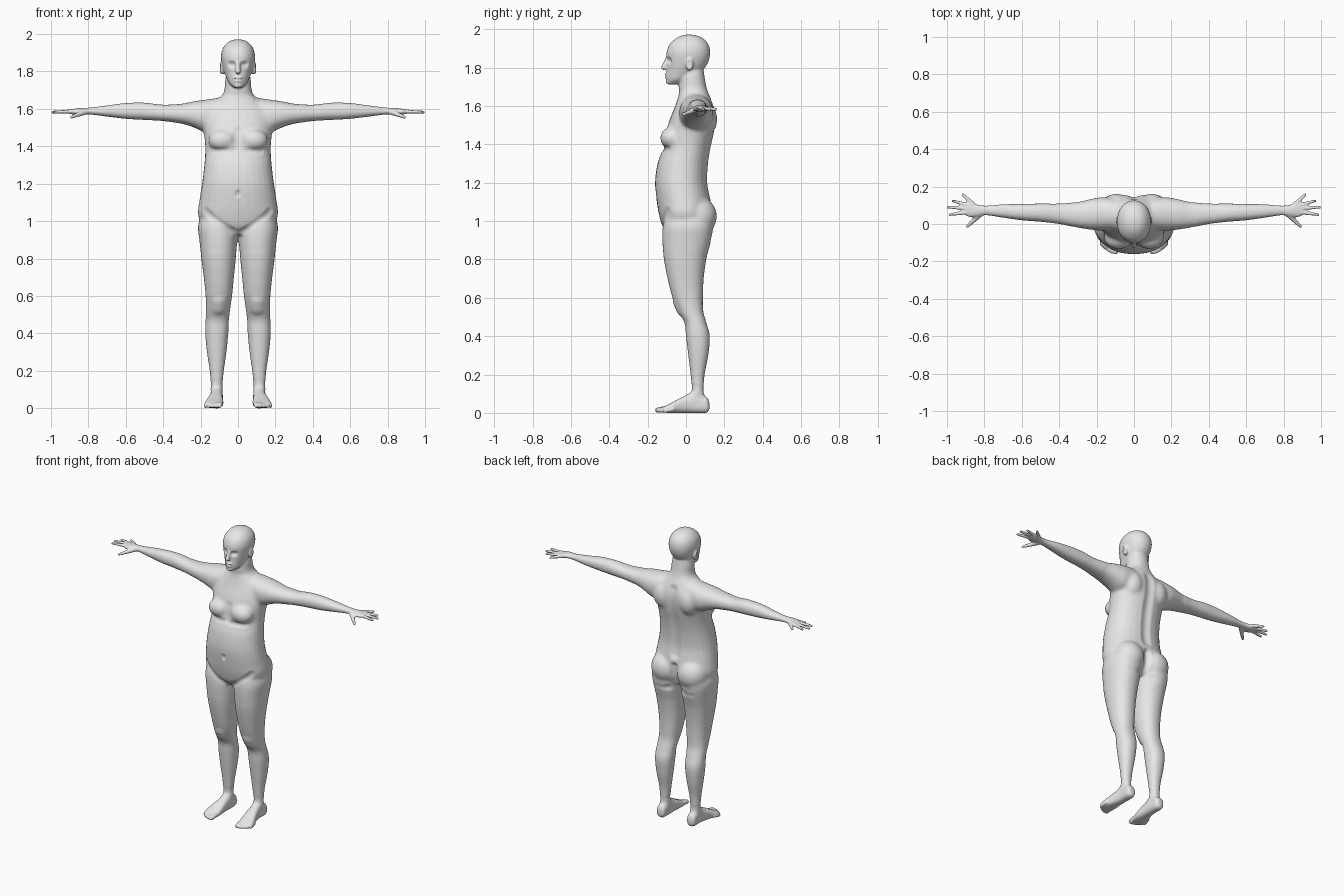
import bpy, bmesh, math
from mathutils import Vector, Matrix
from mathutils.geometry import intersect_point_line

cube = bpy.data.objects.get("Cube")
if cube:
    bpy.data.objects.remove(cube, do_unlink=True)

bm = bmesh.new()


def spline(rows, steps=4):
    """Catmull-Rom interpolation of cross-section rows."""
    out = []
    last = len(rows) - 1
    for i in range(last):
        a, b, c, d = (rows[min(max(k, 0), last)] for k in range(i - 1, i + 3))
        for s in range(steps):
            t = s / steps
            out.append([q + t / 2 * (r - p + t * (2 * p - 5 * q + 4 * r - w + t * (3 * (q - r) + w - p)))
                        for p, q, r, w in zip(a, b, c, d)])
    return out + [list(rows[last])]


def loft(rows, axis, side=1, power=2.2, segments=32):
    """Rows are (position, u low, u high, v low, v high) along the axis."""
    rings = []
    for t, u0, u1, v0, v1 in spline(rows):
        ring = []
        for k in range(segments):
            a = math.tau * k / segments
            cu, cv = (math.copysign(abs(f) ** (2 / power), f) for f in (math.cos(a), math.sin(a)))
            u = (u0 + u1 + (u1 - u0) * cu) / 2
            v = (v0 + v1 + (v1 - v0) * cv) / 2
            x, y, z = {"x": (t, u, v), "y": (u, t, v), "z": (u, v, t)}[axis]
            ring.append(bm.verts.new((x * side, y, z)))
        rings.append(ring)
    for low, high in zip(rings, rings[1:]):
        for k in range(segments):
            n = (k + 1) % segments
            bm.faces.new((low[k], low[n], high[n], high[k]))
    bm.faces.new(rings[0])
    bm.faces.new(rings[-1])


def ball(center, radii, side=1):
    spot = Matrix.Translation((center[0] * side, center[1], center[2]))
    bmesh.ops.create_icosphere(bm, subdivisions=3, radius=1, matrix=spot @ Matrix.Diagonal((*radii, 1)))


def capsule(start, end, r0, r1, side=1, count=16):
    start, end = Vector(start), Vector(end)
    for k in range(count):
        t = k / (count - 1)
        r = r0 + (r1 - r0) * t
        ball(start.lerp(end, t), (r, r, r), side)


# Torso and neck: height, half width, front, back
torso = [(.93, .06, -.09, .08), (.97, .17, -.122, .12), (1.03, .214, -.14, .13),
         (1.1, .208, -.152, .13), (1.2, .192, -.161, .113), (1.3, .18, -.148, .117),
         (1.38, .175, -.12, .13), (1.45, .18, -.11, .146), (1.52, .188, -.088, .155),
         (1.58, .18, -.064, .152), (1.63, .135, -.046, .133), (1.67, .088, -.036, .116),
         (1.7, .073, -.038, .106), (1.75, .069, -.036, .097), (1.8, .06, -.03, .09)]
loft([(z, -w, w, f, b) for z, w, f, b in torso], "z")

# Head
head = [(1.712, .02, -.093, -.04), (1.735, .046, -.102, .01), (1.77, .063, -.102, .07),
        (1.8, .075, -.1, .1), (1.84, .086, -.101, .12), (1.88, .091, -.101, .126),
        (1.92, .083, -.086, .117), (1.95, .061, -.055, .091), (1.966, .036, -.024, .058),
        (1.972, .008, .01, .025)]
loft([(z, -w, w, f, b) for z, w, f, b in head], "z", power=2.1)

# Nose, lips and chin
capsule((0, -.1, 1.845), (0, -.116, 1.8), .009, .014)
ball((0, -.1, 1.765), (.026, .012, .007))
ball((0, -.098, 1.75), (.023, .013, .008))
ball((0, -.088, 1.727), (.024, .017, .016))

leg = [(1.02, .03, .2, -.11, .13), (.97, .006, .215, -.122, .14), (.9, .004, .207, -.124, .132),
       (.8, .012, .196, -.115, .106), (.7, .022, .183, -.096, .092), (.6, .032, .173, -.07, .088),
       (.53, .042, .171, -.04, .09), (.47, .049, .173, -.008, .106), (.4, .052, .175, 0, .124),
       (.3, .062, .166, .012, .116), (.2, .076, .151, .024, .097), (.12, .083, .146, .03, .092),
       (.05, .083, .145, .02, .1)]
foot = [(.122, .098, .13, .02, .05), (.105, .084, .145, 0, .085), (.04, .08, .148, 0, .11),
        (-.02, .08, .158, 0, .083), (-.07, .078, .174, 0, .056), (-.11, .082, .18, .001, .036),
        (-.13, .09, .16, .004, .026)]
arm = [(.1, -.03, .135, 1.5, 1.66), (.17, -.036, .144, 1.475, 1.65), (.24, -.03, .132, 1.502, 1.64),
       (.3, -.02, .118, 1.52, 1.628), (.4, 0, .109, 1.535, 1.622), (.5, .012, .109, 1.541, 1.633),
       (.6, .02, .107, 1.547, 1.631), (.7, .034, .105, 1.559, 1.618), (.79, .047, .098, 1.57, 1.607),
       (.84, .04, .104, 1.571, 1.605), (.88, .037, .118, 1.57, 1.6), (.905, .05, .108, 1.575, 1.595)]
finger_tips = [(.983, .05), (.993, .09), (.968, .124), (.915, .156)]

for side in (1, -1):
    loft(leg, "z", side)
    loft(foot, "y", side, 2.6)
    loft(arm, "x", side)

    # Fingers and thumb
    for x, y in finger_tips:
        capsule((.86, .075 + (y - .075) * .38, 1.588), (x, y, 1.582), .0125, .0085, side)
    capsule((.82, .055, 1.583), (.89, -.012, 1.556), .016, .009, side)

    # Toes, largest on the inside
    for k in range(5):
        x, y, r = .098 + .019 * k, -.148 + .0025 * k * k, .0145 - .0012 * k
        capsule((x - .003, y + .04, r + .008), (x, y, r), r, r, side, 6)

    # Ears, breasts, shoulder blades, buttocks and ankle bones
    ball((.086, .018, 1.818), (.014, .02, .036), side)
    ball((.083, -.075, 1.432), (.078, .06, .06), side)
    ball((.095, .1, 1.53), (.07, .064, .09), side)
    ball((.098, .06, 1.025), (.102, .102, .105), side)
    ball((.114, .055, .1), (.037, .022, .022), side)

bmesh.ops.recalc_face_normals(bm, faces=bm.faces[:])
rough = bpy.data.meshes.new("body_parts")
bm.to_mesh(rough)
bm.free()

# Fuse the parts into one skin
body = bpy.data.objects.new("body", rough)
bpy.context.collection.objects.link(body)
fuse = body.modifiers.new("fuse", "REMESH")
fuse.mode = "VOXEL"
fuse.voxel_size = .006
soften = body.modifiers.new("soften", "SMOOTH")
soften.factor = .5
soften.iterations = 3
bpy.context.view_layer.update()
skin = bpy.data.meshes.new_from_object(body.evaluated_get(bpy.context.evaluated_depsgraph_get()))
body.modifiers.clear()
body.data = skin
skin.name = "body"
bpy.data.meshes.remove(rough)

bm = bmesh.new()
bm.from_mesh(skin)


def folded(co):
    return Vector((abs(co.x), co.y, co.z))


# Blend the joints: centre, radius
joints = [((.19, .05, 1.57), .15), ((.1, .02, .98), .2), ((0, .04, 1.63), .09),
          ((.09, -.1, 1.42), .11), ((.115, .04, .09), .07), ((.1, .1, 1.5), .16)]
joints = [(Vector(c), r) for c, r in joints]
blend = [v for v in bm.verts if any((folded(v.co) - c).length < r for c, r in joints)]
for _ in range(22):
    bmesh.ops.smooth_vert(bm, verts=blend, factor=.5, use_axis_x=True, use_axis_y=True, use_axis_z=True)
bm.normal_update()

# Sculpted creases and swellings: start, end, radius, depth
strokes = [
    ((.03, -.097, 1.836), (.042, -.09, 1.836), .024, .012),     # eye socket
    ((0, -.112, 1.7575), (.022, -.104, 1.757), .008, .004),     # mouth
    ((0, -.16, 1.14), (0, -.16, 1.15), .02, .009),              # navel
    ((0, .15, 1.6), (0, .115, 1.15), .045, .012),               # spine
    ((0, .13, 1.07), (0, .12, .93), .035, .018),                # cleft
    ((.01, -.11, .93), (.17, -.1, 1.05), .03, .007),            # groin
    ((0, -.115, 1.48), (0, -.125, 1.39), .04, .009),            # breastbone
    ((.03, .12, .91), (.13, .11, .91), .03, .007),              # seat fold
    ((.03, -.125, 1.372), (.13, -.1, 1.375), .025, .006),       # under breast
    ((.102, -.055, .56), (.102, -.04, .53), .05, -.008),        # kneecap
    ((.1, .018, 1.81), (.1, .014, 1.828), .014, .008),          # ear hollow
]
strokes = [(Vector(a), Vector(b), r, d) for a, b, r, d in strokes]
for v in bm.verts:
    p = folded(v.co)
    shift = 0
    for a, b, r, depth in strokes:
        if not min(a.z, b.z) - r < p.z < max(a.z, b.z) + r:
            continue
        t = min(max(intersect_point_line(p, a, b)[1], 0), 1)
        gap = (p - a.lerp(b, t)).length / r
        if gap < 1:
            shift += depth * (1 - gap * gap) ** 2
    v.co -= v.normal * shift
bm.to_mesh(skin)
bm.free()
skin.shade_smooth()

# Plain grey skin
grey = bpy.data.materials.new("light grey")
grey.use_nodes = True
tone = (.8, .8, .8, 1)
grey.diffuse_color = tone
grey.node_tree.nodes["Principled BSDF"].inputs["Base Color"].default_value = tone
skin.materials.clear()
skin.materials.append(grey)
